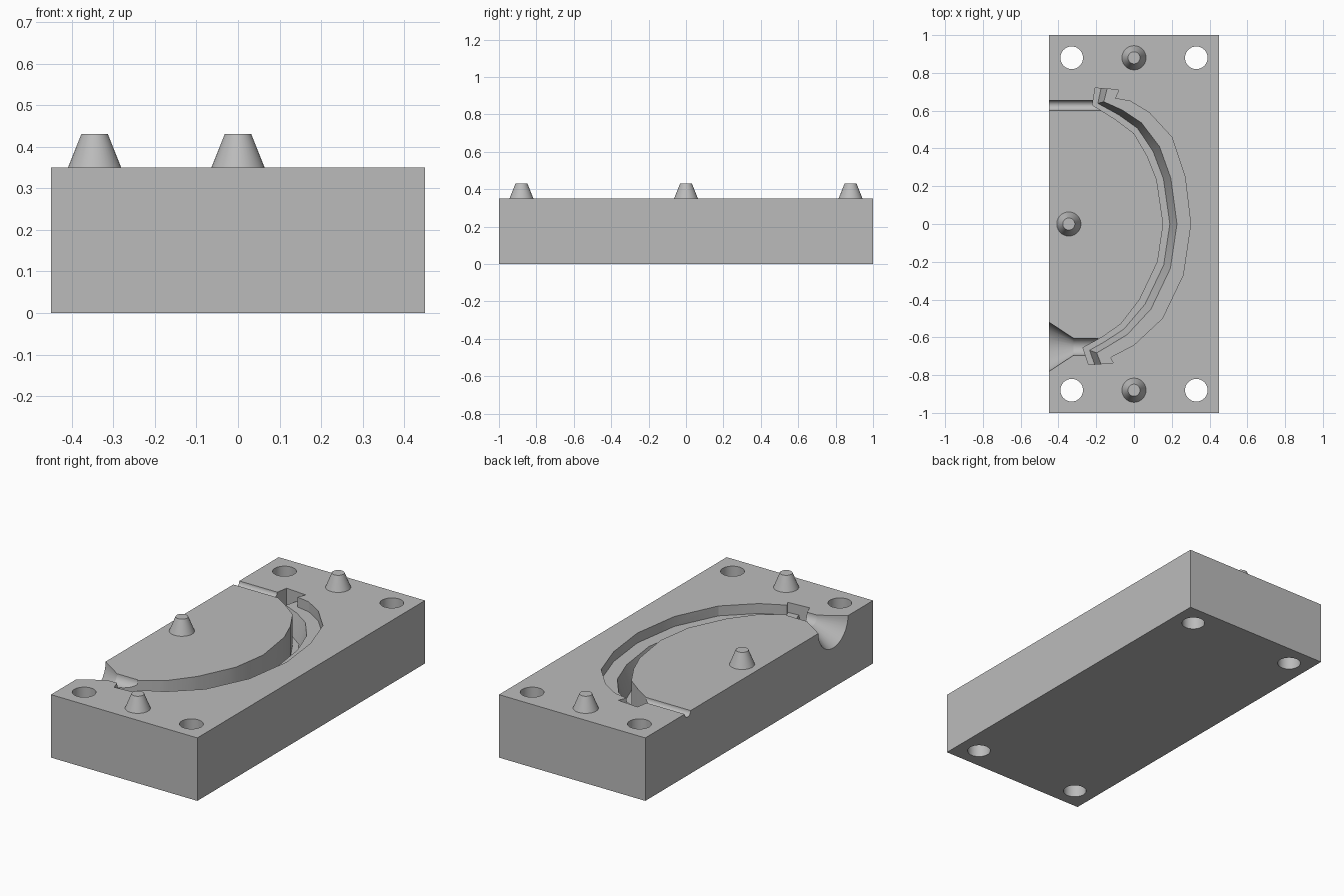
import bpy
import bmesh
from math import pi
from mathutils import Matrix, Vector

default = bpy.data.objects.get("Cube")
if default:
    bpy.data.objects.remove(default, do_unlink=True)

TOP = 0.35          # height of the parting face
SHELF = 0.295       # shallow outer step of the cavity
FLOOR = 0.18        # deep inner channel of the cavity

grey = bpy.data.materials.new("plain grey")
grey.use_nodes = True
colour = (0.5, 0.5, 0.5, 1)
grey.diffuse_color = colour
grey.node_tree.nodes["Principled BSDF"].inputs["Base Color"].default_value = colour


def make_object(name, bm):
    bmesh.ops.recalc_face_normals(bm, faces=bm.faces)
    mesh = bpy.data.meshes.new(name)
    bm.to_mesh(mesh)
    bm.free()
    mesh.materials.append(grey)
    obj = bpy.data.objects.new(name, mesh)
    bpy.context.collection.objects.link(obj)
    return obj


def loft(name, rings):
    """Closed solid through a list of equal-length rings of points."""
    bm = bmesh.new()
    loops = [[bm.verts.new(p) for p in ring] for ring in rings]
    for one, two in zip(loops, loops[1:]):
        for i in range(len(one)):
            j = (i + 1) % len(one)
            bm.faces.new((one[i], one[j], two[j], two[i]))
    bm.faces.new(loops[0])
    bm.faces.new(reversed(loops[-1]))
    bmesh.ops.triangulate(bm, faces=bm.faces)
    return make_object(name, bm)


def cone(name, location, r1, r2, depth, along_x=False):
    """Cone or cylinder centred on location, along z or along x."""
    bm = bmesh.new()
    turn = Matrix.Rotation(pi / 2, 4, "Y") if along_x else Matrix()
    bmesh.ops.create_cone(bm, cap_ends=True, segments=40, radius1=r1, radius2=r2,
                          depth=depth, matrix=Matrix.Translation(location) @ turn)
    return make_object(name, bm)


def activate(obj):
    bpy.ops.object.select_all(action="DESELECT")
    obj.select_set(True)
    bpy.context.view_layer.objects.active = obj


def smooth(obj):
    activate(obj)
    bpy.ops.object.shade_smooth_by_angle(angle=pi / 10)


# Block
bm = bmesh.new()
bmesh.ops.create_cube(bm, size=1, matrix=Matrix.Translation((0, 0, TOP / 2))
                      @ Matrix.Diagonal((0.9, 2, TOP, 1)))
block = make_object("mould_block", bm)

# Curved cavity: inner edge and outer edge at each station along the arc
stations = [
    (-.205, .72, -.08, .71), (-.22, .63, -.1, .665), (-.1, .555, -.02, .65),
    (0, .48, .08, .59), (.07, .36, .2, .46), (.12, .235, .27, .25),
    (.155, 0, .3, 0), (.125, -.2, .26, -.27), (.03, -.4, .15, -.5),
    (-.07, -.53, 0, -.64), (-.17, -.6, -.115, -.7),
    (-.27, -.655, -.125, -.71), (-.24, -.745, -.11, -.735),
]
section = [(0, TOP + .05), (1, TOP + .05), (1, SHELF), (.5, SHELF), (.24, FLOOR), (0, FLOOR)]
rings = []
for ax, ay, dx, dy in stations:
    inner, outer = Vector((ax, ay)), Vector((dx, dy))
    rings.append([(*inner.lerp(outer, t), z) for t, z in section])
cutters = [loft("cavity_cutter", rings)]

# Pouring funnel and its neck, and the thin vent
cutters += [
    cone("funnel_cutter", (-.4, -.65, TOP), .15, .045, .16, True),
    cone("neck_cutter", (-.28, -.65, TOP), .045, .045, .18, True),
    cone("vent_cutter", (-.35, .628, TOP), .026, .026, .36, True),
]

# Bolt holes in the corners
for x in (-.33, .33):
    for y in (-.88, .88):
        cutters.append(cone("bolt_hole_cutter", (x, y, TOP / 2), .06, .06, 1))

for cutter in cutters:
    cutter.hide_render = True
    mod = block.modifiers.new("cut", "BOOLEAN")
    mod.operation = "DIFFERENCE"
    mod.solver = "EXACT"
    mod.object = cutter
    activate(block)
    bpy.ops.object.modifier_apply(modifier=mod.name)
    bpy.data.objects.remove(cutter, do_unlink=True)
smooth(block)

# Tapered locating pegs
PEG = 0.08
for name, x, y in (("back_peg", 0, .88), ("front_peg", 0, -.88), ("side_peg", -.345, 0)):
    smooth(cone(name, (x, y, TOP + PEG / 2), .064, .032, PEG))
